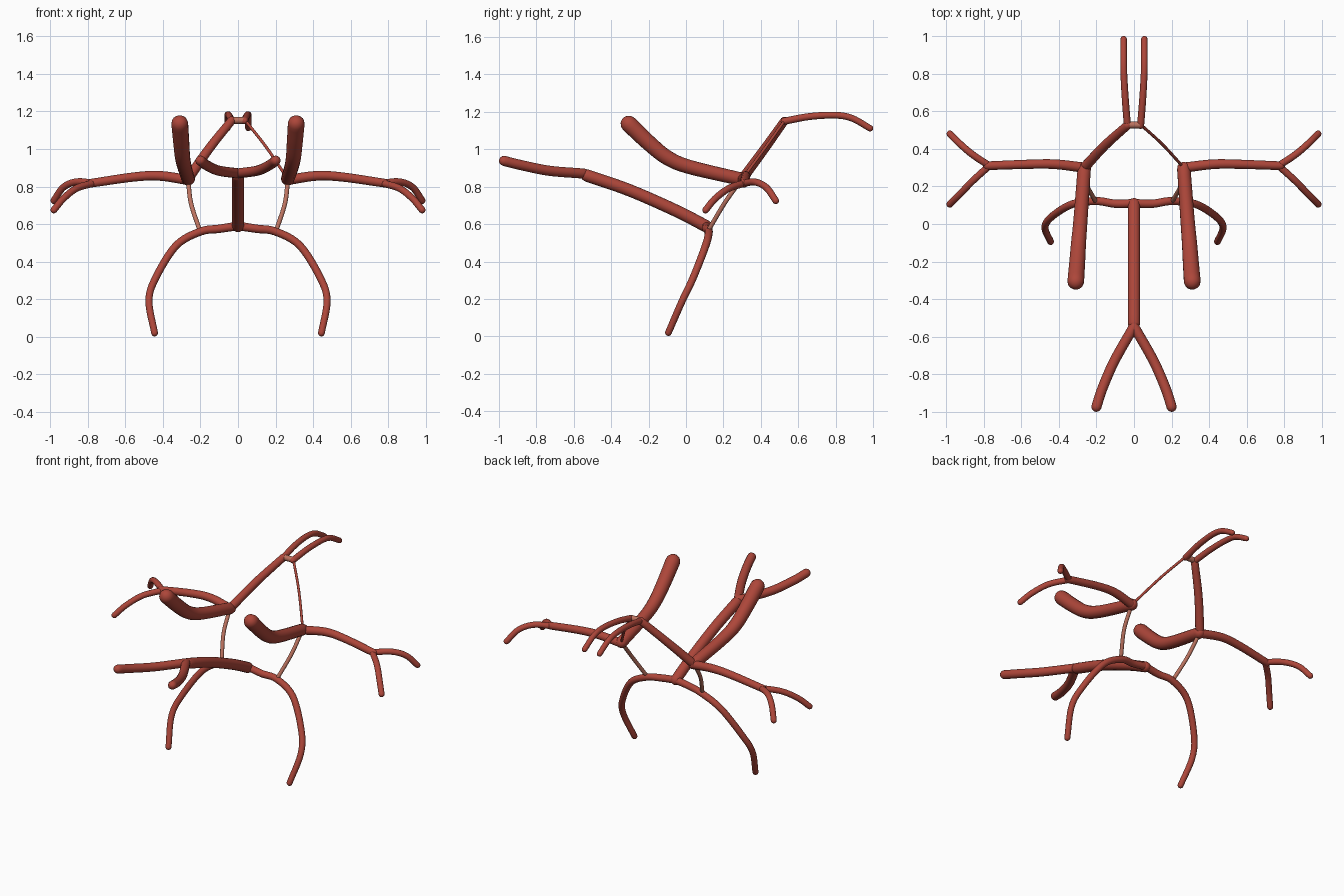
import bpy, bmesh, math
from mathutils import Vector

if "Cube" in bpy.data.objects:
    bpy.data.objects.remove(bpy.data.objects["Cube"])


def material(name, rgb):
    m = bpy.data.materials.new(name)
    m.diffuse_color = (*rgb, 1)
    m.use_nodes = True
    m.node_tree.nodes["Principled BSDF"].inputs["Base Color"].default_value = m.diffuse_color
    return m


RED = material("artery red", (0.42, 0.062, 0.042))
PALE = material("pale connecting red", (0.50, 0.17, 0.115))
SIDES = 16


def smooth_path(pts, steps=6):
    """Catmull-Rom samples through the points."""
    p = [Vector(q) for q in pts]
    p = [2 * p[0] - p[1]] + p + [2 * p[-1] - p[-2]]
    out = []
    for i in range(1, len(p) - 2):
        a, b, c, d = p[i - 1:i + 3]
        for s in range(steps):
            t = s / steps
            out.append(0.5 * (2 * b + (c - a) * t + (2 * a - 5 * b + 4 * c - d) * t * t
                              + (3 * b - a - 3 * c + d) * t ** 3))
    return out + [p[-2]]


def tube(name, pts, r0, r1=None, mat=RED, flip=1):
    """Round-ended tapered tube along a smooth path."""
    r1 = r1 or r0
    path = smooth_path([(x * flip, y, z) for x, y, z in pts])
    n = len(path)
    tans = [(path[min(i + 1, n - 1)] - path[max(i - 1, 0)]).normalized() for i in range(n)]
    # rings: centre, tangent, radius; the ends get domed caps
    rings = []
    domes = [math.radians(a) for a in (80, 55, 28)]
    for a in domes:
        rings.append((path[0] - tans[0] * r0 * math.sin(a), tans[0], r0 * math.cos(a)))
    for i in range(n):
        rings.append((path[i], tans[i], r0 + (r1 - r0) * i / (n - 1)))
    for a in reversed(domes):
        rings.append((path[-1] + tans[-1] * r1 * math.sin(a), tans[-1], r1 * math.cos(a)))
    bm = bmesh.new()
    normal = tans[0].orthogonal().normalized()
    loops = []
    for c, t, r in rings:
        normal = (normal - t * normal.dot(t)).normalized()
        side = t.cross(normal)
        loops.append([bm.verts.new(c + r * (normal * math.cos(k * math.tau / SIDES)
                                            + side * math.sin(k * math.tau / SIDES)))
                      for k in range(SIDES)])
    for a, b in zip(loops, loops[1:]):
        for k in range(SIDES):
            j = (k + 1) % SIDES
            bm.faces.new((a[k], a[j], b[j], b[k]))
    bm.faces.new(loops[0][::-1])
    bm.faces.new(loops[-1])
    bmesh.ops.recalc_face_normals(bm, faces=bm.faces)
    for f in bm.faces:
        f.smooth = True
    me = bpy.data.meshes.new(name)
    bm.to_mesh(me)
    bm.free()
    me.materials.append(mat)
    ob = bpy.data.objects.new(name, me)
    bpy.context.collection.objects.link(ob)
    return ob


# central trunk
tube("basilar_trunk", [(0, 0.105, 0.59), (0, -0.05, 0.67), (0, -0.3, 0.78), (0, -0.53, 0.86)], 0.033)

for label, s in (("right", 1), ("left", -1)):
    # lower fork of the trunk
    tube(label + "_vertebral_branch",
         [(0, -0.545, 0.87), (0.105, -0.73, 0.885), (0.17, -0.88, 0.915), (0.2, -0.973, 0.938)],
         0.027, flip=s)
    # thick carotid
    tube(label + "_carotid",
         [(0.31, -0.305, 1.135), (0.302, -0.2, 1.035), (0.295, -0.1, 0.955),
          (0.285, 0.02, 0.905), (0.265, 0.295, 0.84)], 0.045, 0.036, flip=s)
    # sideways artery and its two twigs
    tube(label + "_middle_artery",
         [(0.265, 0.3, 0.835), (0.42, 0.318, 0.857), (0.56, 0.318, 0.85), (0.78, 0.31, 0.818)],
         0.027, 0.023, flip=s)
    tube(label + "_middle_back_twig",
         [(0.77, 0.31, 0.818), (0.86, 0.37, 0.825), (0.93, 0.43, 0.795), (0.98, 0.48, 0.725)],
         0.019, 0.018, flip=s)
    tube(label + "_middle_front_twig",
         [(0.77, 0.31, 0.818), (0.86, 0.228, 0.79), (0.93, 0.155, 0.735), (0.98, 0.105, 0.675)],
         0.019, 0.018, flip=s)
    # long downward-curving artery
    tube(label + "_posterior_artery",
         [(0, 0.11, 0.59), (0.1, 0.108, 0.575), (0.2, 0.122, 0.56), (0.33, 0.105, 0.485),
          (0.44, 0.037, 0.31), (0.474, -0.02, 0.19), (0.444, -0.094, 0.02)], 0.023, 0.018, flip=s)
    # connector between the carotid and the posterior artery
    tube(label + "_posterior_connector",
         [(0.265, 0.29, 0.83), (0.25, 0.205, 0.71), (0.205, 0.122, 0.57)], 0.012, mat=PALE, flip=s)
    # upper pair running to the back
    tube(label + "_anterior_artery",
         [(0.035, 0.525, 1.15), (0.046, 0.66, 1.175), (0.054, 0.8, 1.182),
          (0.055, 0.89, 1.165), (0.055, 0.984, 1.112)], 0.019, 0.017, flip=s)

# uneven roots of the upper pair: full on the left, threadlike on the right
tube("left_anterior_root", [(-0.265, 0.3, 0.84), (-0.155, 0.418, 1.0), (-0.035, 0.525, 1.15)], 0.027, 0.023)
tube("right_anterior_root", [(0.265, 0.3, 0.84), (0.15, 0.425, 1.01), (0.04, 0.525, 1.15)], 0.008)

# short bridge between the upper pair
tube("anterior_bridge", [(-0.03, 0.527, 1.152), (0, 0.527, 1.152), (0.03, 0.527, 1.152)], 0.018, mat=PALE)
